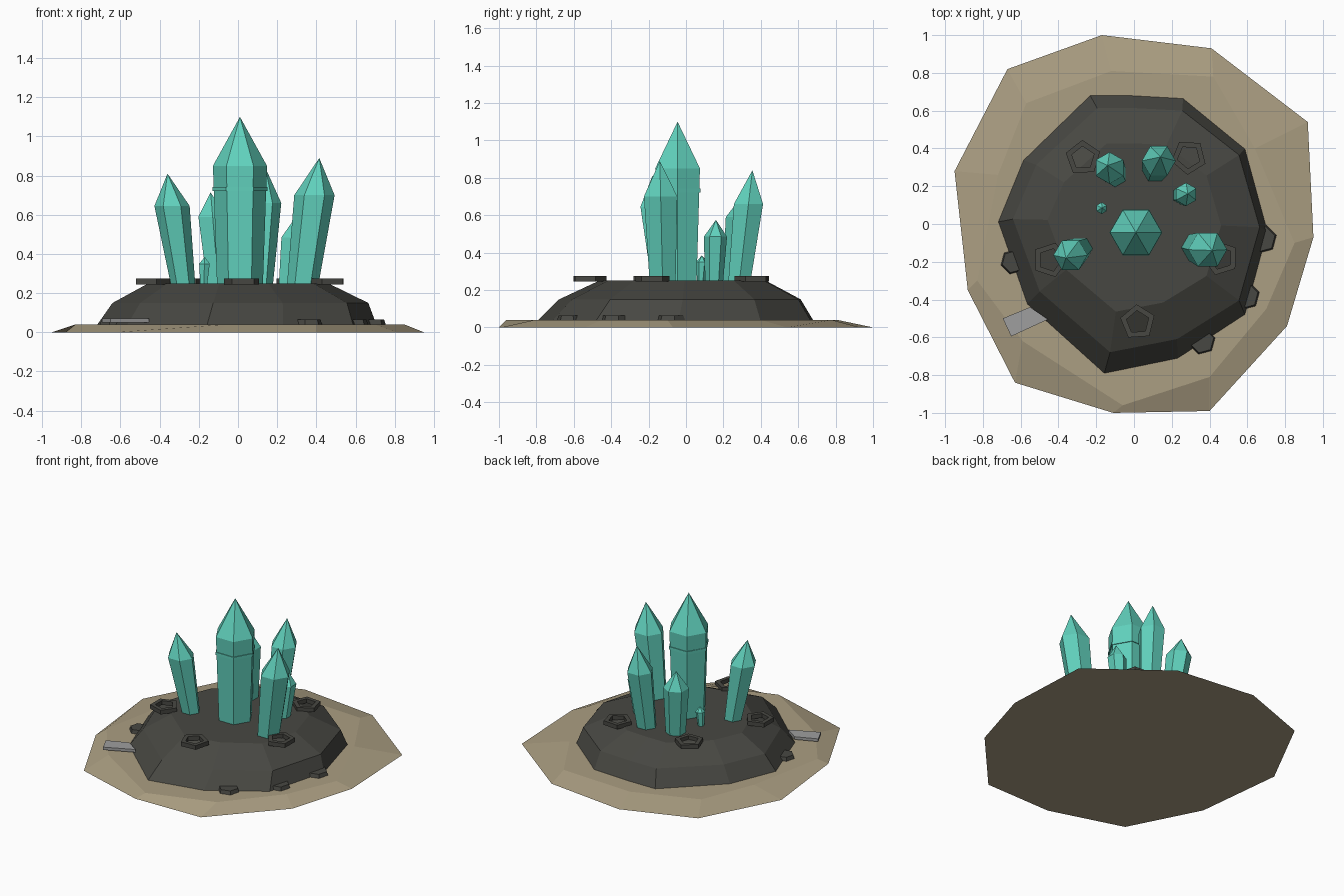
import bpy
import bmesh
from math import cos, sin, radians
from mathutils import Vector

default = bpy.data.objects.get("Cube")
if default:
    bpy.data.objects.remove(default, do_unlink=True)


def srgb_to_linear(c):
    return c / 12.92 if c <= 0.04045 else ((c + 0.055) / 1.055) ** 2.4


def material(name, *srgb):
    colour = [srgb_to_linear(c) for c in srgb] + [1]
    mat = bpy.data.materials.new(name)
    mat.use_nodes = True
    mat.diffuse_color = colour
    mat.node_tree.nodes["Principled BSDF"].inputs["Base Color"].default_value = colour
    return mat


SAND = material("sand", .67, .62, .51)
ROCK = material("dark_rock", .28, .28, .26)
CRYSTAL = material("teal_crystal", .38, .82, .74)
SLATE = material("grey_slate", .62, .62, .62)


def polygon(centre, radius, sides, z, turn=0):
    """Flat regular polygon as a list of points."""
    angles = [radians(turn + 360 * i / sides) for i in range(sides)]
    return [Vector((centre[0] + radius * cos(a), centre[1] + radius * sin(a), z)) for a in angles]


def at_height(outline, z):
    return [Vector((x, y, z)) for x, y in outline]


def reshape(outline, old, new, scale, z):
    """Scale an outline about one centre and move it to another."""
    return [Vector((new[0] + (x - old[0]) * scale[0], new[1] + (y - old[1]) * scale[1], z))
            for x, y in outline]


def loft(name, rings, mat, tip=None, closed=False):
    """Skin between rings, ending in caps, a point, or a closed loop."""
    bm = bmesh.new()
    loops = [[bm.verts.new(p) for p in ring] for ring in rings]
    pairs = list(zip(loops, loops[1:]))
    if closed:
        pairs.append((loops[-1], loops[0]))
    count = len(loops[0])
    for low, high in pairs:
        for i in range(count):
            j = (i + 1) % count
            bm.faces.new((low[i], low[j], high[j], high[i]))
    if not closed:
        bm.faces.new(loops[0][::-1])
        if tip is None:
            bm.faces.new(loops[-1])
        else:
            point = bm.verts.new(tip)
            for i in range(count):
                bm.faces.new((loops[-1][i], loops[-1][(i + 1) % count], point))
    bmesh.ops.recalc_face_normals(bm, faces=bm.faces)
    mesh = bpy.data.meshes.new(name)
    bm.to_mesh(mesh)
    bm.free()
    mesh.materials.append(mat)
    obj = bpy.data.objects.new(name, mesh)
    bpy.context.collection.objects.link(obj)
    return obj


# Sandy ground patch with a sloping rim
sand_outer = [(.92, .54), (.41, .93), (-.17, 1), (-.67, .82), (-.95, .28), (-.88, -.35),
              (-.63, -.84), (-.11, -1), (.4, -.99), (.81, -.54), (.95, -.07)]
sand_inner = [(.64, .4), (.42, .78), (-.12, .81), (-.57, .64), (-.72, .26), (-.83, -.3),
              (-.59, -.62), (-.06, -.96), (.4, -.81), (.7, -.45), (.85, -.1)]
loft("sand_base", [at_height(sand_outer, 0), at_height(sand_inner, .04)], SAND)

# Stepped rock mound
mound = [(.59, .4), (.26, .67), (-.01, .685), (-.235, .685), (-.59, .34), (-.725, .01),
         (-.57, -.43), (-.16, -.8), (.23, -.72), (.59, -.485), (.71, -.04)]
middle = (-.01, -.06)
loft("rock_mound", [at_height(mound, .03),
                    reshape(mound, middle, (.01, -.035), (.91, .87), .15),
                    reshape(mound, middle, (0, -.02), (.64, .6), .25)], ROCK)

# Five-sided rock rims on the mound
rims = [(-.27, .35, 20), (.29, .355, 50), (-.445, -.19, 0), (.46, -.18, 35), (.02, -.52, 22)]
for number, (x, y, turn) in enumerate(rims, 1):
    profile = [(.095, .245), (.095, .275), (.062, .275), (.062, .245)]
    loft(f"rock_rim_{number}",
         [polygon((x, y), r, 5, z, turn) for r, z in profile], ROCK, closed=True)

# Flat pebbles tucked against the foot of the mound
pebbles = [(.68, -.08, .08), (.59, -.38, .08), (.36, -.62, .075), (-.64, -.2, .07)]
for number, (x, y, r) in enumerate(pebbles, 1):
    loft(f"pebble_{number}", [polygon((x, y), r, 6, .03, 15),
                              polygon((x, y), r * .85, 6, .065, 15)], ROCK)

# Loose slate slab
slab = [(-.695, -.5), (-.65, -.595), (-.455, -.505), (-.55, -.44)]
loft("slate_slab", [at_height(slab, .05), at_height(slab, .07)], SLATE)


# Leaning six-sided crystals: foot, tip, shoulder height, foot and shoulder radius, turn
def crystal(name, foot, tip, shoulder, foot_radius, radius, turn=0):
    foot = Vector((*foot, .24))
    tip = Vector(tip)
    bend = foot.lerp(tip, (shoulder - foot.z) / (tip.z - foot.z))
    loft(name, [polygon(foot, foot_radius, 6, foot.z, turn),
                polygon(bend, radius, 6, shoulder, turn)], CRYSTAL, tip)


crystal("central_crystal", (.01, -.045), (.01, -.045, 1.1), .85, .117, .138)
crystal("right_front_crystal", (-.28, -.13), (-.36, -.18, .81), .645, .062, .09)
crystal("left_front_crystal", (.33, -.125), (.415, -.14, .89), .7, .08, .103)
crystal("right_back_crystal", (-.1, .26), (-.14, .31, .715), .59, .065, .084, 30)
crystal("left_back_crystal", (.11, .285), (.14, .355, .84), .66, .068, .09)
crystal("left_small_crystal", (.25, .15), (.285, .16, .575), .485, .048, .062, 30)
crystal("tiny_crystal", (-.175, .08), (-.17, .085, .385), .35, .02, .031, 30)

# Thin collar around the central crystal
loft("crystal_collar", [polygon((.01, -.045), .14, 6, z) for z in (.722, .742)], CRYSTAL)
